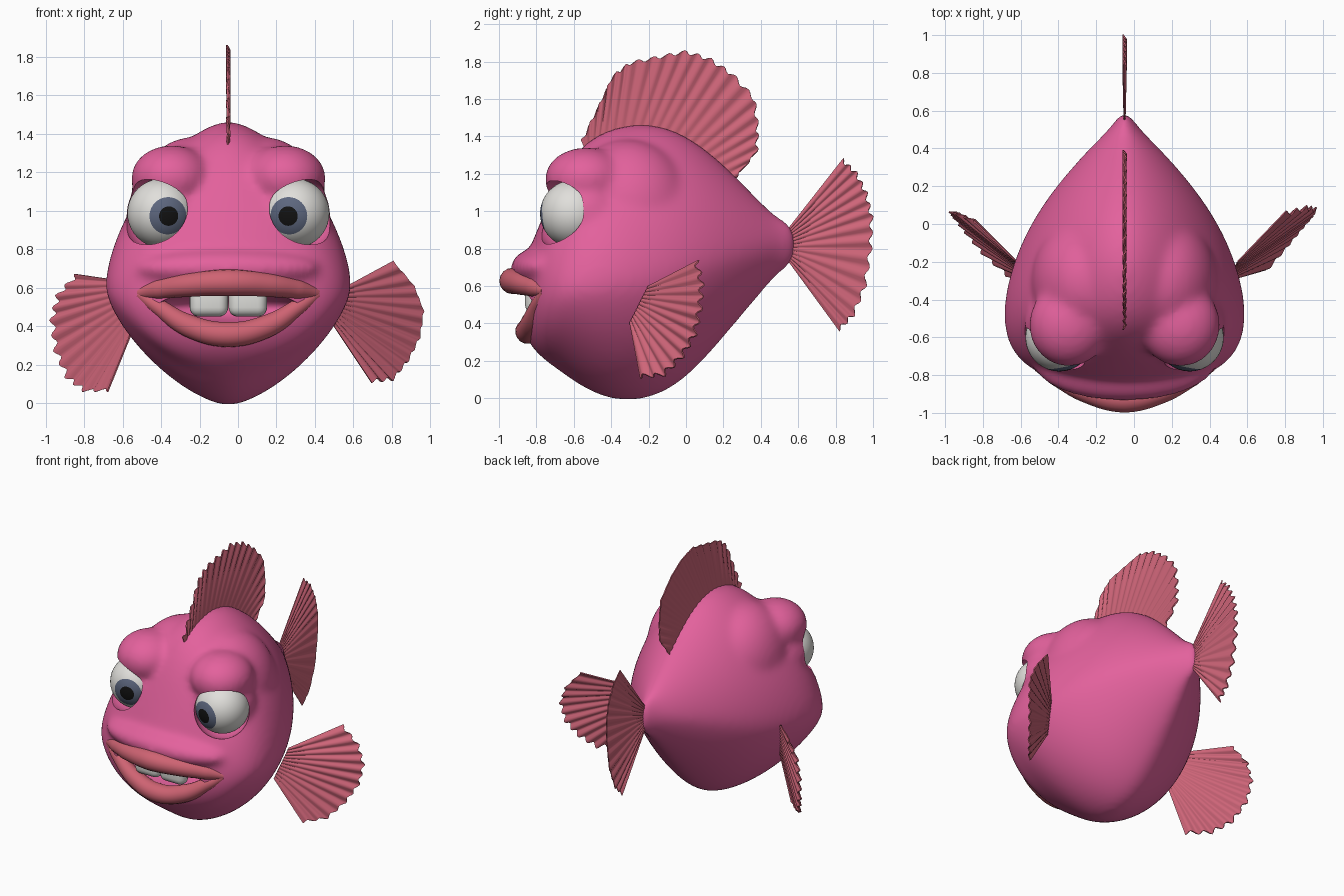
import bpy, bmesh, math
from mathutils import Vector, Matrix

if "Cube" in bpy.data.objects:
    bpy.data.objects.remove(bpy.data.objects["Cube"])

CX = -0.05  # the body's mid plane


def material(name, rgb):
    m = bpy.data.materials.new(name)
    m.diffuse_color = (*rgb, 1)
    m.use_nodes = True
    m.node_tree.nodes["Principled BSDF"].inputs["Base Color"].default_value = m.diffuse_color
    return m


PINK = material("body pink", (0.77, 0.12, 0.335))
LIP = material("lip coral", (0.62, 0.125, 0.17))
FIN = material("fin coral", (0.62, 0.13, 0.19))
WHITE = material("eye white", (0.75, 0.74, 0.71))
IRIS = material("iris slate", (0.11, 0.135, 0.21))
PUPIL = material("pupil black", (0.006, 0.006, 0.006))
TOOTH = material("tooth white", (0.72, 0.72, 0.69))


def finish(name, bm, mats):
    bmesh.ops.recalc_face_normals(bm, faces=bm.faces)
    me = bpy.data.meshes.new(name)
    bm.to_mesh(me)
    bm.free()
    ob = bpy.data.objects.new(name, me)
    bpy.context.collection.objects.link(ob)
    for m in mats:
        me.materials.append(m)
    return ob


def bake(ob, angle=40):
    # apply modifiers / curves, then smooth shading
    bpy.ops.object.select_all(action='DESELECT')
    ob.select_set(True)
    bpy.context.view_layer.objects.active = ob
    bpy.ops.object.convert(target='MESH')
    bpy.ops.object.shade_smooth_by_angle(angle=math.radians(angle))


def ellipsoid(bm, c, r, seg=24, rings=16):
    bmesh.ops.create_uvsphere(bm, u_segments=seg, v_segments=rings, radius=1,
                              matrix=Matrix.Translation(c) @ Matrix.Diagonal((*r, 1)))


# Body: lofted sections (y, bottom, top, height of widest point, half width)
SECTIONS = [
    (.59, .72, .93, .82, .02), (.5, .67, .96, .82, .085), (.4, .56, 1.05, .8, .19),
    (.2, .32, 1.26, .75, .37), (0, .09, 1.42, .69, .505), (-.2, -.02, 1.485, .64, .595),
    (-.4, -.02, 1.455, .62, .645), (-.55, .05, 1.37, .6, .645), (-.66, .13, 1.22, .58, .61),
    (-.74, .19, 1.04, .57, .54), (-.8, .24, .89, .56, .44), (-.85, .31, .77, .54, .30),
    (-.89, .40, .67, .52, .14)]
N = 28
bm = bmesh.new()
rings = []
for y, zb, zt, zw, hw in SECTIONS:
    ring = []
    for i in range(N):
        a = 2 * math.pi * i / N
        c, s = math.cos(a), math.sin(a)
        p = (1.63 if s > 0 else 1.53) if y > -.7 else 1.9
        x = math.copysign(abs(c) ** (2 / p), c) * hw
        z = abs(s) ** (2 / p) * ((zt - zw) if s > 0 else (zb - zw))
        ring.append(bm.verts.new((CX + x, y, zw + z)))
    rings.append(ring)
for r0, r1 in zip(rings, rings[1:]):
    for i in range(N):
        bm.faces.new((r0[i], r0[(i + 1) % N], r1[(i + 1) % N], r1[i]))
bm.faces.new(rings[0])
bm.faces.new(rings[-1])
bmesh.ops.recalc_face_normals(bm, faces=bm.faces)
# muzzle, shoulders, brows and eye sockets melt into the body through the remesh
ellipsoid(bm, (CX, -.74, .70), (.49, .2, .115))
for s in (-1, 1):
    ellipsoid(bm, (CX + s * .19, -.31, 1.0), (.31, .36, .385))
    ellipsoid(bm, (CX + s * .295, -.535, 1.17), (.215, .225, .172))
    ellipsoid(bm, (CX + s * .31, -.53, .98), (.225, .225, .225))
body = finish("body", bm, [PINK])
body.modifiers.new("round", 'SUBSURF').levels = 2
rm = body.modifiers.new("fuse", 'REMESH')
rm.mode, rm.voxel_size = 'VOXEL', .018
sm = body.modifiers.new("blend", 'SMOOTH')
sm.factor, sm.iterations = .5, 24

# Cutter: mouth cavity and eye openings
bm = bmesh.new()
ellipsoid(bm, (CX, -.88, .495), (.39, .25, .085), 40, 24)
for s in (-1, 1):
    ellipsoid(bm, (CX + s * .38, -.66, .987), (.185, .183, .187), 40, 24)
cutter = finish("opening_cutter", bm, [PINK])
cutter.hide_render = True
cut = body.modifiers.new("openings", 'BOOLEAN')
cut.operation, cut.object, cut.solver = 'DIFFERENCE', cutter, 'EXACT'
bake(body)
bpy.data.objects.remove(cutter)


# Lips: tapered tubes, half path (x, y, z, radius) from the middle to the corner
def lip(name, half):
    pts = [(-x, y, z, r) for x, y, z, r in reversed(half[1:])] + half
    cu = bpy.data.curves.new(name, 'CURVE')
    cu.dimensions = '3D'
    cu.bevel_depth, cu.bevel_resolution, cu.resolution_u = 1, 6, 10
    cu.use_fill_caps = True
    sp = cu.splines.new('BEZIER')
    sp.bezier_points.add(len(pts) - 1)
    for b, (x, y, z, r) in zip(sp.bezier_points, pts):
        b.co, b.radius = (CX + x, y, z), r
        b.handle_left_type = b.handle_right_type = 'AUTO'
    cu.materials.append(LIP)
    ob = bpy.data.objects.new(name, cu)
    bpy.context.collection.objects.link(ob)
    bake(ob, 60)


lip("upper_lip", [(0, -.928, .627, .07), (.2, -.885, .615, .062),
                  (.36, -.805, .592, .052), (.46, -.75, .572, .03)])
lip("lower_lip", [(0, -.847, .357, .066), (.2, -.825, .40, .06),
                  (.37, -.785, .505, .043), (.46, -.75, .568, .03)])

# Teeth: two rounded blocks
for s, side in ((-1, "left"), (1, "right")):
    bm = bmesh.new()
    bmesh.ops.create_cube(bm, size=1, matrix=Matrix.Translation((CX + s * .101, -.81, .53))
                          @ Matrix.Diagonal((.2, .1, .16, 1)))
    bmesh.ops.bevel(bm, geom=bm.edges[:], offset=.048, segments=5, profile=.5, affect='EDGES')
    bake(finish(side + "_tooth", bm, [TOOTH]), 60)

# Eyes: spheres with the pole on the gaze; pupil and iris by angle from it
for s, side in ((-1, "left"), (1, "right")):
    centre = Vector((CX + s * .345, -.6, .987))
    gaze = Vector((-s * .036, -.175, -.015)).normalized()
    bm = bmesh.new()
    bmesh.ops.create_uvsphere(bm, u_segments=40, v_segments=44, radius=.18)
    for f in bm.faces:
        ang = math.degrees(f.calc_center_median().normalized().angle(Vector((0, 0, 1))))
        f.material_index = 2 if ang < 16.4 else 1 if ang < 32.7 else 0
    bm.transform(Matrix.Translation(centre) @ gaze.to_track_quat('Z', 'Y').to_matrix().to_4x4())
    bake(finish(side + "_eye", bm, [WHITE, IRIS, PUPIL]), 60)


# Fins: pleated sheets between a base line and an outer edge
def along(pts, t):
    f = t * (len(pts) - 1)
    i = min(int(f), len(pts) - 2)
    return Vector(pts[i]).lerp(Vector(pts[i + 1]), f - i)


def fin(name, base, outer, rays, amp):
    bm = bmesh.new()
    mid = along(outer, .5) - along(base, .5)
    normal = mid.cross(Vector(outer[-1]) - Vector(outer[0])).normalized()
    cols, steps = rays * 6, 6
    grid = []
    for i in range(cols + 1):
        t = i / cols
        wave = math.cos(2 * math.pi * rays * t)
        b, o = along(base, t), along(outer, t)
        o = o + (o - b).normalized() * (.011 * wave - .008)
        grid.append([bm.verts.new(b.lerp(o, k / steps) + normal * amp * wave * (.2 + .8 * k / steps))
                     for k in range(steps + 1)])
    for c0, c1 in zip(grid, grid[1:]):
        for k in range(steps):
            bm.faces.new((c0[k], c0[k + 1], c1[k + 1], c1[k]))
    ob = finish(name, bm, [FIN])
    so = ob.modifiers.new("thickness", 'SOLIDIFY')
    so.thickness, so.offset = .008, 0
    bake(ob, 70)


def flat(pts):
    return [(CX, y, z) for y, z in pts]


fin("dorsal_fin",
    flat([(-.54, 1.33), (-.45, 1.38), (-.3, 1.42), (-.15, 1.42), (0, 1.36), (.12, 1.27), (.25, 1.16)]),
    flat([(-.56, 1.38), (-.475, 1.55), (-.39, 1.73), (-.30, 1.8), (-.15, 1.83), (.0, 1.86), (.13, 1.82),
          (.25, 1.74), (.37, 1.61), (.39, 1.45), (.385, 1.32), (.27, 1.18)]), 20, .008)
fin("tail_fin", flat([(.55, .91), (.55, .73)]),
    flat([(.84, 1.28), (.915, 1.21), (.97, 1.1), (1.0, .97), (.995, .8), (.965, .6),
          (.9, .44), (.82, .36)]), 14, .008)
fin("right_side_fin", [(.55, -.2, .60), (.5, -.3, .40)],
    [(.81, .06, .74), (.92, .09, .61), (.97, .08, .48), (.95, .05, .34), (.89, -.02, .22),
     (.81, -.12, .12), (.70, -.25, .11)], 12, .010)
fin("left_side_fin", [(-.63, -.19, .64), (-.55, -.3, .37)],
    [(-.84, .02, .67), (-.94, .06, .56), (-.97, .07, .43), (-.95, .04, .27), (-.89, -.04, .13),
     (-.8, -.15, .06), (-.67, -.27, .06)], 12, .010)
